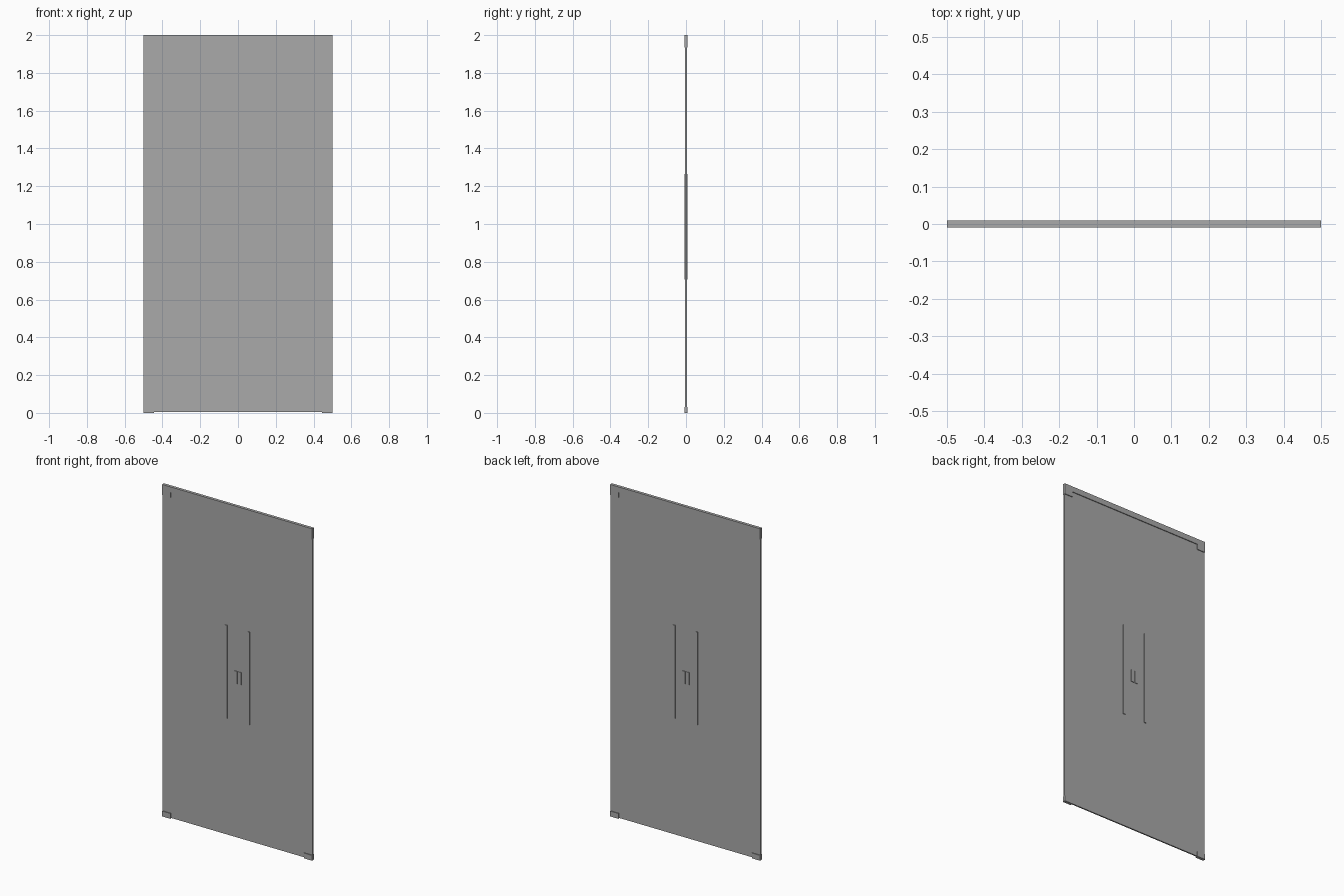
import bpy

cube = bpy.data.objects.get("Cube")
if cube:
    bpy.data.objects.remove(cube, do_unlink=True)

grey = bpy.data.materials.new("mid grey")
grey.use_nodes = True
colour = (0.4, 0.4, 0.4, 1)
grey.diffuse_color = colour
grey.node_tree.nodes["Principled BSDF"].inputs["Base Color"].default_value = colour

HALF_W = 0.5      # half the door width
HALF_T = 0.009    # half the thickness of the fittings
RAIL_Z = 1.967    # underside of the top rail


def box(name, x, y, z):
    """Box spanning the given (low, high) ranges."""
    spans = (x, y, z)
    bpy.ops.mesh.primitive_cube_add(size=1, location=[sum(s) / 2 for s in spans])
    ob = bpy.context.object
    ob.name = name
    ob.scale = [s[1] - s[0] for s in spans]
    bpy.ops.object.transform_apply(location=False, rotation=False, scale=True)
    ob.data.materials.append(grey)
    return ob


def mirrored(name, x, y, z):
    """The same box on both sides of the centre line."""
    box("left_" + name, x, y, z)
    box("right_" + name, (-x[1], -x[0]), y, z)


fitting = (-HALF_T, HALF_T)

# Glass pane and header rail
box("glass_pane", (-HALF_W, HALF_W), (-0.004, 0.004), (0.004, RAIL_Z))
box("top_rail", (-HALF_W, HALF_W), fitting, (RAIL_Z, 2))

# Clamps at the four corners
mirrored("top_clamp", (HALF_W - 0.055, HALF_W), fitting, (RAIL_Z - 0.032, RAIL_Z))
mirrored("bottom_clamp", (HALF_W - 0.055, HALF_W), fitting, (0, 0.032))

# Long pull bars and the pair of lock plates between them
mirrored("pull_bar", (0.068, 0.082), fitting, (0.705, 1.265))
mirrored("lock_plate", (0.001, 0.025), (-0.007, 0.007), (0.93, 1.005))
